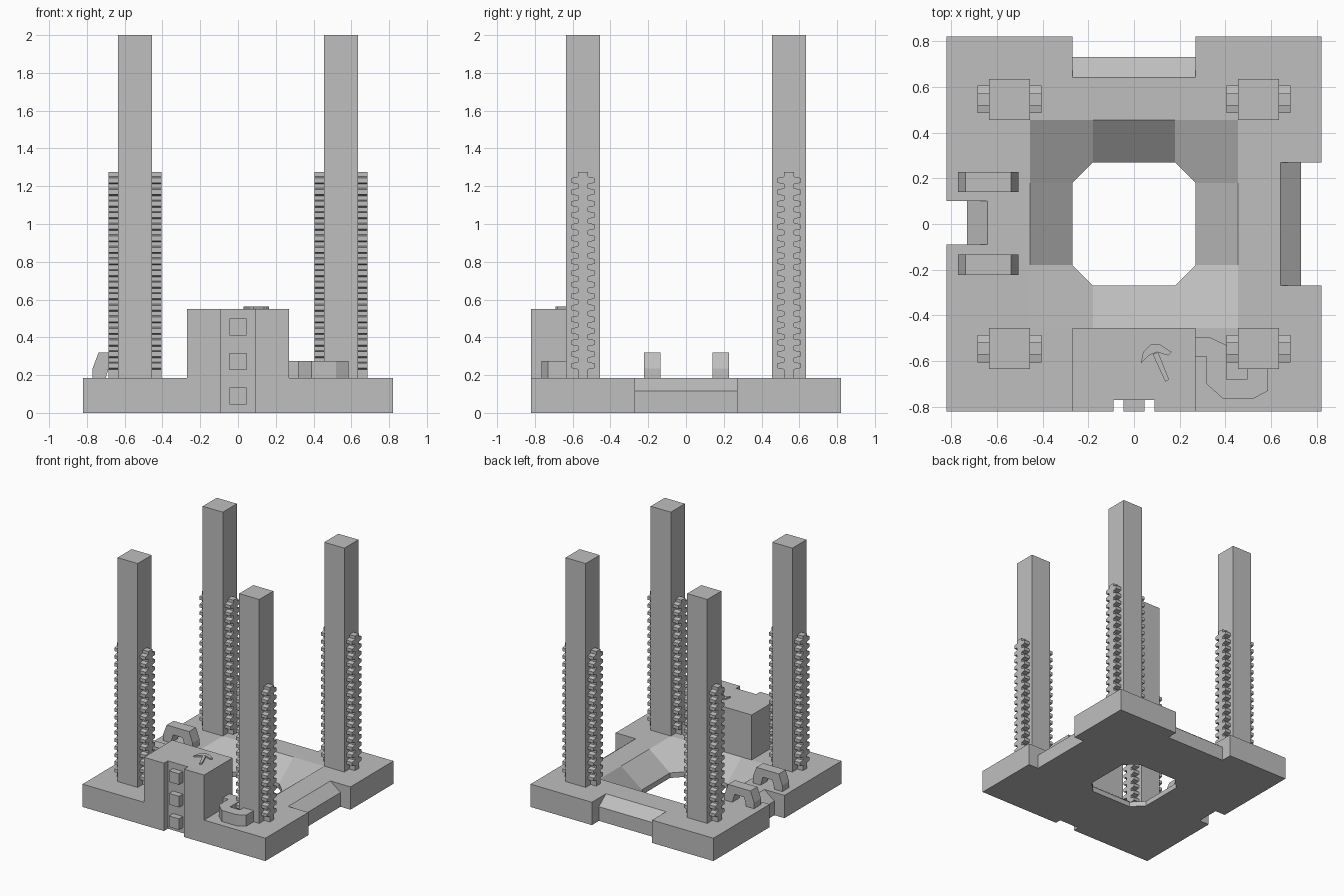
import bpy, bmesh
from math import radians
from mathutils import Matrix, Vector

old = bpy.data.objects.get("Cube")
if old:
    bpy.data.objects.remove(old, do_unlink=True)

grey = bpy.data.materials.new("stone grey")
grey.use_nodes = True
colour = (0.52, 0.52, 0.52, 1)
grey.diffuse_color = colour
grey.node_tree.nodes["Principled BSDF"].inputs["Base Color"].default_value = colour

TOP = 0.185      # top of the base plate
EDGE = 0.82      # half width of the plate
RIM = 0.455      # half width of the basin


def finish(name, bm):
    bmesh.ops.recalc_face_normals(bm, faces=bm.faces)
    mesh = bpy.data.meshes.new(name)
    bm.to_mesh(mesh)
    bm.free()
    mesh.materials.append(grey)
    obj = bpy.data.objects.new(name, mesh)
    bpy.context.collection.objects.link(obj)
    return obj


def prism(name, points, lo, hi, axis="z", turn=0):
    """Extrude a 2D outline along an axis, then turn it about z."""
    place = {"x": lambda p, t: (t, p[0], p[1]),
             "y": lambda p, t: (p[0], t, p[1]),
             "z": lambda p, t: (p[0], p[1], t)}[axis]
    bm = bmesh.new()
    face = bm.faces.new([bm.verts.new(place(p, lo)) for p in points])
    moved = bmesh.ops.extrude_face_region(bm, geom=[face])["geom"]
    shift = Vector(place((0, 0), hi - lo))
    bmesh.ops.translate(bm, vec=shift, verts=[v for v in moved if isinstance(v, bmesh.types.BMVert)])
    bmesh.ops.rotate(bm, matrix=Matrix.Rotation(radians(turn), 3, "Z"), verts=bm.verts)
    return finish(name, bm)


def box(name, x0, x1, y0, y1, z0, z1):
    return prism(name, [(x0, y0), (x1, y0), (x1, y1), (x0, y1)], z0, z1)


def combine(obj, tool, operation):
    mod = obj.modifiers.new("shape", "BOOLEAN")
    mod.operation, mod.solver, mod.object = operation, "EXACT", tool
    deps = bpy.context.evaluated_depsgraph_get()
    mesh = bpy.data.meshes.new_from_object(obj.evaluated_get(deps))
    obj.modifiers.clear()
    obj.data = mesh
    bpy.data.objects.remove(tool, do_unlink=True)


# Base plate with raised front block, side notches and button recess
base = box("base_plate", -EDGE, EDGE, -EDGE, EDGE, 0, TOP)
combine(base, box("cutter", -RIM, RIM, -RIM, RIM, -1, 1), "DIFFERENCE")
combine(base, box("front_block", -0.27, 0.27, -EDGE, -RIM, 0, 0.55), "UNION")
notch = [(0.73, -0.1), (0.73, 0.115), (0.6, 0.216), (0.95, 0.216), (0.95, -0.1)]
for turn, lo, hi in ((0, -0.27, 0.27), (90, -0.27, 0.27), (180, -0.1, 0.09)):
    combine(base, prism("cutter", notch, lo, hi, "y", turn), "DIFFERENCE")
combine(base, box("cutter", -0.09, 0.09, -1, -0.77, -1, 1), "DIFFERENCE")

# Sloped basin with an octagonal opening
bm = bmesh.new()
outer, low, under, floor = [], [], [], []
for k in range(4):
    spin = Matrix.Rotation(radians(90 * k), 3, "Z")
    add = lambda x, y, z: bm.verts.new(spin @ Vector((x, y, z)))
    outer.append([add(RIM, -0.18, TOP), add(RIM, 0.18, TOP), add(RIM, RIM, TOP)])
    floor.append([add(RIM, -0.18, 0), add(RIM, 0.18, 0), add(RIM, RIM, 0)])
    low.append([add(0.27, -0.18, 0.041), add(0.27, 0.18, 0.041)])
    under.append([add(0.27, -0.18, 0), add(0.27, 0.18, 0)])
for k in range(4):
    n = (k + 1) % 4
    for rim, hole in ((outer, low), (floor, under)):
        bm.faces.new([rim[k][0], rim[k][1], hole[k][1], hole[k][0]])
        bm.faces.new([rim[k][1], rim[k][2], rim[n][0], hole[n][0], hole[k][1]])
    for ring, bottom in ((low, under), (outer, floor)):
        bm.faces.new([ring[k][0], ring[k][1], bottom[k][1], bottom[k][0]])
    bm.faces.new([low[k][1], low[n][0], under[n][0], under[k][1]])
    bm.faces.new([outer[k][1], outer[k][2], floor[k][2], floor[k][1]])
    bm.faces.new([outer[k][2], outer[n][0], floor[n][0], floor[k][2]])
finish("basin", bm)

# Buttons in the front recess
for i in range(3):
    z = 0.045 + i * 0.1825
    box(f"button_{i + 1}", -0.045, 0.045, -EDGE, -0.765, z, z + 0.09)

# Toothed rack outline, mirrored about its centre line
TEETH, PITCH, FIRST = 17, 0.0613, 0.25
side = [(0.026, TOP)]
for i in range(TEETH):
    z = FIRST + i * PITCH
    side += [(0.026, z - 0.02), (0.06, z - 0.013), (0.06, z + 0.013), (0.026, z + 0.02)]
side.append((0.026, 1.275))
rack = side + [(-a, z) for a, z in reversed(side)]

# Corner pillars, each with a rack on its two x sides
MID, HALF = 0.545, 0.09
for sx, xname in ((1, "left"), (-1, "right")):
    for sy, yname in ((-1, "front"), (1, "back")):
        cx, cy = sx * MID, sy * MID
        box(f"{yname}_{xname}_pillar", cx - HALF, cx + HALF, cy - HALF, cy + HALF, TOP, 2)
        outline = [(a + cy, z) for a, z in rack]
        for d, part in ((-1, "a"), (1, "b")):
            lo, hi = sorted((cx + d * HALF, cx + d * 0.14))
            prism(f"{yname}_{xname}_rack_{part}", outline, lo, hi, "x")

# Arched brackets on the right side
arch = [(-0.77, TOP), (-0.77, 0.235), (-0.738, 0.32), (-0.537, 0.32), (-0.505, 0.235),
        (-0.505, TOP), (-0.575, TOP), (-0.595, 0.255), (-0.68, 0.255), (-0.7, TOP)]
for name, lo in (("front", -0.222), ("back", 0.14)):
    prism(f"{name}_bracket", arch, lo, lo + 0.088, "y")

# Hooked pipe beside the front block
hook = [(0.27, -0.495), (0.33, -0.495), (0.405, -0.53), (0.405, -0.68), (0.495, -0.68),
        (0.495, -0.63), (0.585, -0.63), (0.585, -0.73), (0.52, -0.765), (0.39, -0.765),
        (0.318, -0.7), (0.318, -0.58), (0.27, -0.58)]
prism("hooked_pipe", hook, TOP, 0.275)

# Small raised pick on the block
prism("pick_head", [(0.03, -0.61), (0.04, -0.56), (0.075, -0.525), (0.11, -0.525), (0.165, -0.56),
                    (0.15, -0.575), (0.1, -0.56), (0.065, -0.575)], 0.55, 0.562)
prism("pick_handle", [(0.082, -0.57), (0.105, -0.56), (0.153, -0.68), (0.137, -0.69)], 0.55, 0.562)
